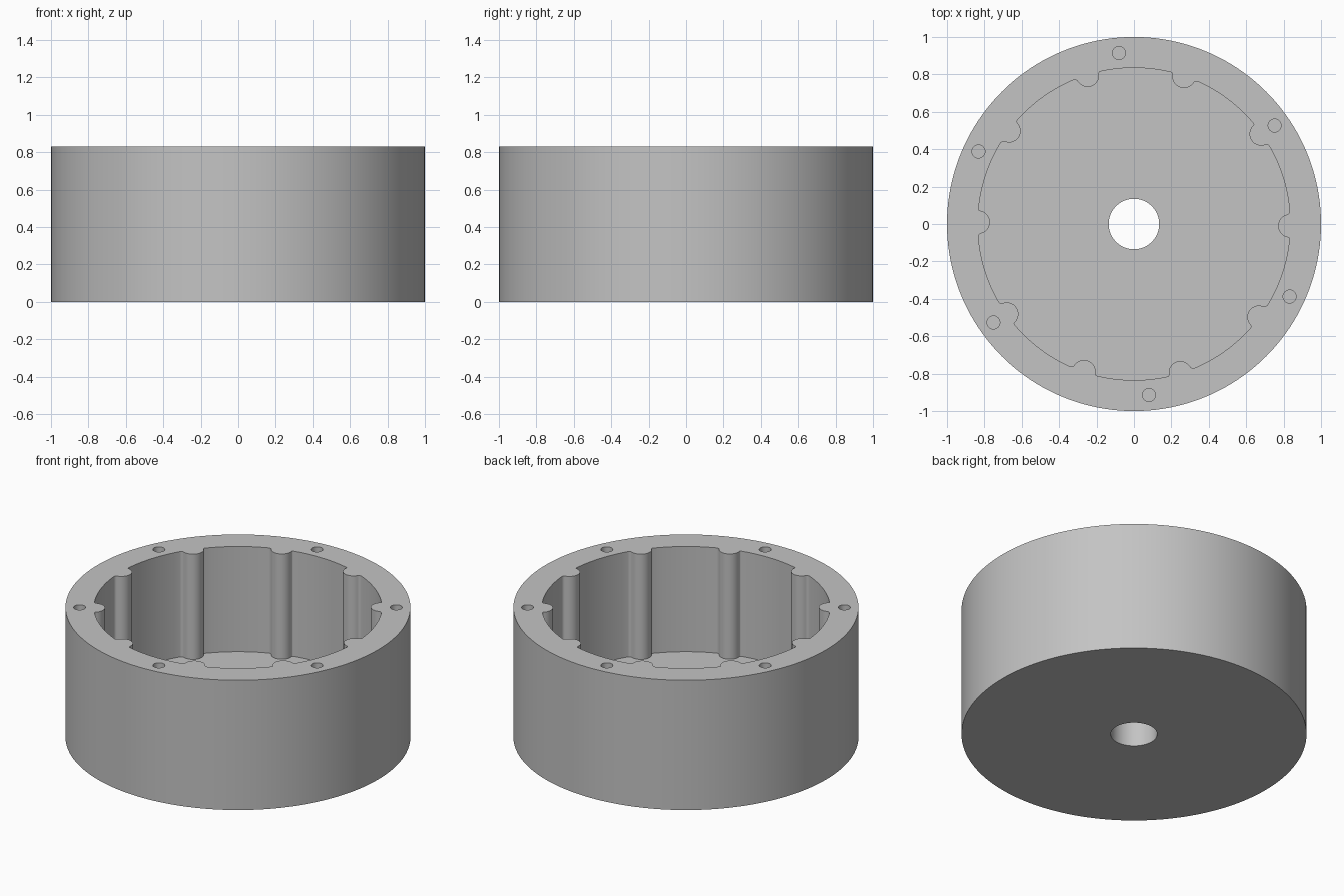
import bpy
import bmesh
from math import acos, atan2, cos, pi, radians, sin
from mathutils import Vector

old = bpy.data.objects.get("Cube")
if old:
    bpy.data.objects.remove(old, do_unlink=True)

HEIGHT, FLOOR = 0.83, 0.157
WALL_R = 0.835                 # pocket radius
RIB_R, RIB_AT = 0.062, 0.833   # rib radius and distance of its axis from centre
RIBS, RIB_TURN = 10, radians(-0.7)

grey = bpy.data.materials.new("light grey")
grey.use_nodes = True
colour = (0.55, 0.55, 0.55, 1)
grey.diffuse_color = colour
grey.node_tree.nodes["Principled BSDF"].inputs["Base Color"].default_value = colour


def polar(r, a):
    return Vector((r * cos(a), r * sin(a)))


def circle(r, n, centre=(0, 0)):
    return [Vector(centre) + polar(r, 2 * pi * i / n) for i in range(n)]


def arc(centre, r, start, end, n):
    sweep = (end - start + pi) % (2 * pi) - pi
    return [centre + polar(r, start + sweep * i / n) for i in range(n + 1)]


def heading(v):
    return atan2(v.y, v.x)


def prism(name, outlines, bottom, top):
    """Extrude closed outlines into one solid object."""
    bm = bmesh.new()
    for outline in outlines:
        rings = [[bm.verts.new((p.x, p.y, z)) for p in outline] for z in (bottom, top)]
        bm.faces.new(rings[0][::-1])
        bm.faces.new(rings[1])
        for i in range(len(outline)):
            j = (i + 1) % len(outline)
            bm.faces.new((rings[0][i], rings[0][j], rings[1][j], rings[1][i]))
    mesh = bpy.data.meshes.new(name)
    bm.to_mesh(mesh)
    bm.free()
    mesh.materials.append(grey)
    ob = bpy.data.objects.new(name, mesh)
    bpy.context.collection.objects.link(ob)
    return ob


def rib_side(axis, angle, side, fillet):
    """Fillet from the pocket wall to a rib, then half the rib's round nose."""
    d = WALL_R - fillet
    off = acos((d * d + RIB_AT ** 2 - (RIB_R + fillet) ** 2) / (2 * d * RIB_AT))
    c = polar(d, angle + side * off)
    to_rib = heading(axis - c)
    return (arc(c, fillet, angle + side * off, to_rib, 5)
            + arc(axis, RIB_R, to_rib + pi, angle + pi, 10)[1:])


def pocket_outline():
    """Round wall with ribs, tighter fillets on the sides nearest the y axis."""
    pts = []
    for k in range(RIBS):
        a = RIB_TURN + 2 * pi * k / RIBS
        axis = polar(RIB_AT, a)
        tight = 1 if sin(a) * cos(a) > 0 else -1
        before = rib_side(axis, a, -1, 0.008 if tight < 0 else 0.02)
        after = rib_side(axis, a, 1, 0.008 if tight > 0 else 0.02)[::-1]
        pts += before + after[1:]
        # plain wall up to the next rib
        start = heading(after[-1])
        gap = 2 * (a + pi / RIBS - start) % (2 * pi)
        pts += [polar(WALL_R, start + gap * i / 12) for i in range(1, 12)]
    return pts


housing = prism("round_housing", [circle(1, 160)], 0, HEIGHT)

# Pocket, shaft hole and the ring of blind screw holes
screws = [circle(0.035, 24, polar(0.918, radians(35 + 60 * k))) for k in range(6)]
cutters = [
    prism("pocket_cutter", [pocket_outline()], FLOOR, HEIGHT + 0.2),
    prism("shaft_cutter", [circle(0.135, 64)], -0.2, FLOOR + 0.2),
    prism("screw_cutter", screws, HEIGHT - 0.3, HEIGHT + 0.2),
]

bpy.ops.object.select_all(action="DESELECT")
bpy.context.view_layer.objects.active = housing
housing.select_set(True)
for cutter in cutters:
    cutter.hide_render = True
    cut = housing.modifiers.new(cutter.name, "BOOLEAN")
    cut.object = cutter
    cut.operation = "DIFFERENCE"
    cut.solver = "EXACT"
    bpy.ops.object.modifier_apply(modifier=cut.name)
    bpy.data.objects.remove(cutter, do_unlink=True)

bpy.ops.object.shade_smooth_by_angle(angle=radians(30))
